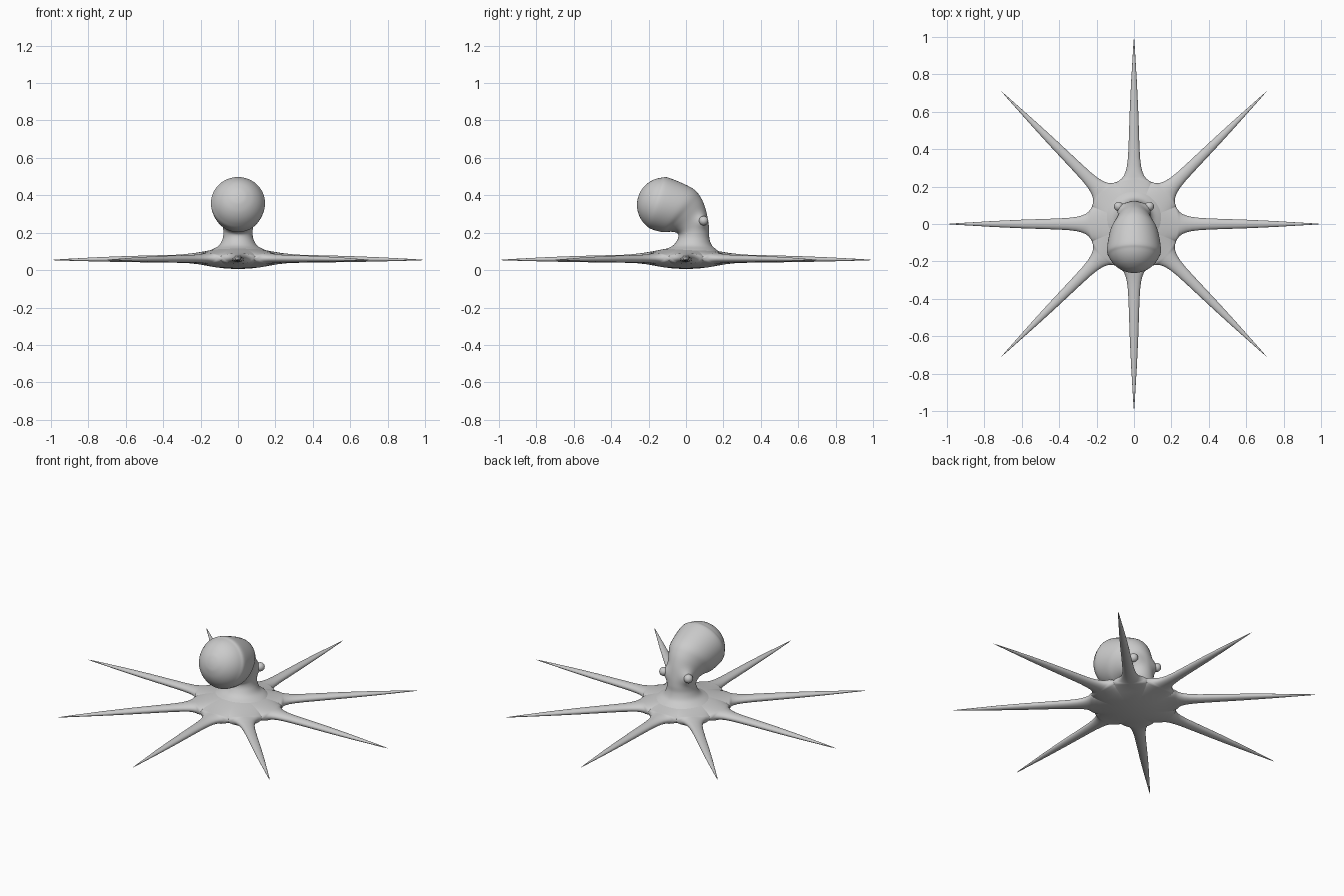
import bpy, bmesh
from math import sin, cos, pi, sqrt, exp, radians
from mathutils import Vector

if "Cube" in bpy.data.objects:
    bpy.data.objects.remove(bpy.data.objects["Cube"])


def finish(bm, name):
    bmesh.ops.remove_doubles(bm, verts=bm.verts, dist=0.0004)
    bmesh.ops.recalc_face_normals(bm, faces=bm.faces)
    me = bpy.data.meshes.new(name)
    bm.to_mesh(me)
    bm.free()
    me.shade_smooth()
    ob = bpy.data.objects.new(name, me)
    bpy.context.collection.objects.link(ob)
    return ob


def grid(bm, rows):
    for a, b in zip(rows, rows[1:]):
        for i in range(len(a) - 1):
            bm.faces.new((a[i], a[i + 1], b[i + 1], b[i]))


def spline(pts, steps):
    # Catmull-Rom through tuples; first and last are guide points
    out = []
    for p0, p1, p2, p3 in zip(pts, pts[1:], pts[2:], pts[3:]):
        for k in range(steps):
            t = k / steps
            out.append([0.5 * (2*b + (c - a)*t + (2*a - 5*b + 4*c - d)*t*t
                               + (3*b - a - 3*c + d)*t**3)
                        for a, b, c, d in zip(p0, p1, p2, p3)])
    out.append(list(pts[-2]))
    return out


# Web and eight arms: radius, half width, top z, bottom z
WEB = 0.243
ARM = [(0.0, 0, 0.125, 0.006), (0.06, 0, 0.122, 0.008), (0.12, 0, 0.112, 0.015),
       (0.17, 0, 0.102, 0.024), (0.21, 0, 0.095, 0.031), (0.235, 0, 0.091, 0.034),
       (WEB, 0.0932, 0.090, 0.035), (0.246, 0.078, 0.0895, 0.0355),
       (0.252, 0.067, 0.089, 0.036), (0.262, 0.056, 0.088, 0.037),
       (0.28, 0.046, 0.086, 0.038), (0.31, 0.038, 0.083, 0.039),
       (0.36, 0.032, 0.081, 0.040), (0.45, 0.028, 0.079, 0.041),
       (0.6, 0.023, 0.075, 0.043), (0.75, 0.016, 0.069, 0.046),
       (0.9, 0.007, 0.061, 0.050), (0.97, 0.003, 0.057, 0.052), (1.0, 0, 0.054, 0.054)]
bm = bmesh.new()
N = 16
for k in range(8):
    for side in (0, 1):
        rows = []
        for r, w, top, bot in ARM:
            half = pi / 8 if r <= WEB else w / r
            edge = max(0, 1 - (r / WEB) ** 8)
            mid = 0.055 if r > 0.2 else (top + bot) / 2
            mid = (top + bot) / 2
            row = []
            for i in range(N + 1):
                s = -cos(pi * i / N)
                a = k * pi / 4 + s * half
                h = (top - bot) / 2 * sqrt(max(0, 1 - s * s * (1 - edge)))
                row.append(bm.verts.new((r * cos(a), r * sin(a), mid + (h if side else -h))))
            rows.append(row)
        grid(bm, rows)
finish(bm, "web_and_arms")

# Neck and mantle: front y, front z, back y, back z, half width
SEC = [(0.25, 0.06, -0.24, 0.06, 0.24), (0.20, 0.078, -0.19, 0.078, 0.195),
       (0.165, 0.108, -0.12, 0.108, 0.142), (0.138, 0.133, -0.072, 0.13, 0.102),
       (0.125, 0.17, -0.047, 0.16, 0.083), (0.124, 0.21, -0.04, 0.185, 0.078),
       (0.119, 0.26, -0.05, 0.199, 0.08), (0.105, 0.325, -0.075, 0.205, 0.09),
       (0.078, 0.39, -0.105, 0.204, 0.108), (0.03, 0.44, -0.132, 0.204, 0.13)]
CY, CZ, R = -0.115, 0.348, 0.147
for q in (80, 65, 50, 35, 20, 10, 0, -10):
    f, b = radians(160 - q), radians(160 + q)
    SEC.append((CY + R * cos(f), CZ + R * sin(f),
                CY + R * cos(b), CZ + R * sin(b), R * sin(radians(q))))
bm = bmesh.new()
rows = []
M = 48
for fy, fz, by, bz, w in spline(SEC, 5):
    row = []
    for i in range(M + 1):
        a = 2 * pi * i / M
        c = (1 + cos(a)) / 2
        p = Vector((w * sin(a), by + (fy - by) * c, bz + (fz - bz) * c))
        # swelling around each eye
        sx = 1 if p.x > 0 else -1
        d = (p - Vector((sx * 0.065, 0.09, 0.262))).length
        g = exp(-(d / 0.035) ** 2)
        p += Vector((sx * 0.024, 0.010, 0)) * g * min(1, abs(p.x) / 0.03)
        row.append(bm.verts.new(p))
    rows.append(row)
grid(bm, rows)
finish(bm, "mantle")

# Eyes
for name, sx in (("left_eye", -1), ("right_eye", 1)):
    bpy.ops.mesh.primitive_uv_sphere_add(segments=24, ring_count=16, radius=0.025,
                                         location=(sx * 0.082, 0.094, 0.264))
    eye = bpy.context.object
    eye.name = name
    bpy.ops.object.shade_smooth()
